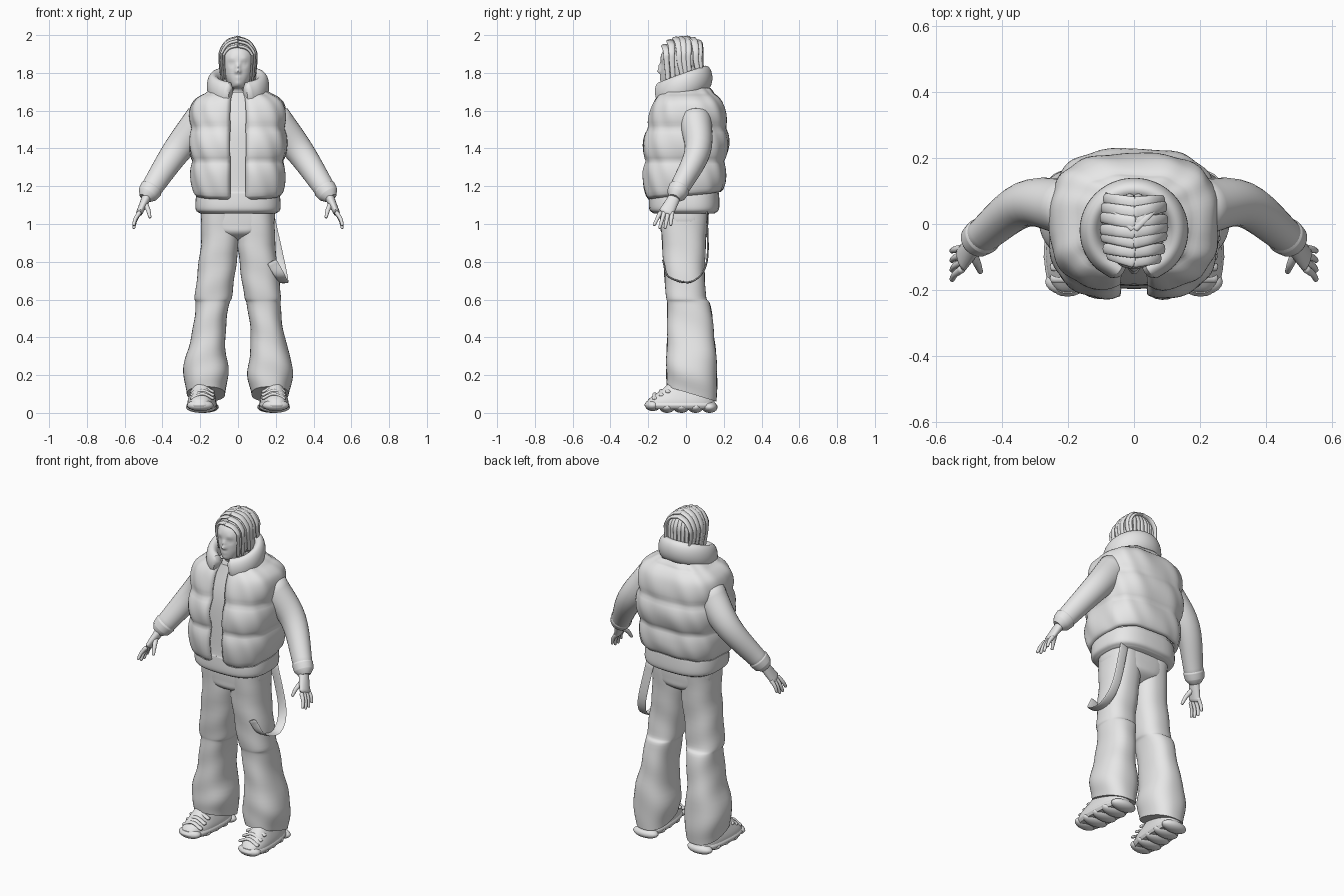
import bpy, bmesh, math, random
from mathutils import Vector

random.seed(4)
if "Cube" in bpy.data.objects:
    bpy.data.objects.remove(bpy.data.objects["Cube"], do_unlink=True)

colour = (0.8, 0.8, 0.8, 1)
grey = bpy.data.materials.new("plain light grey")
grey.use_nodes = True
grey.diffuse_color = colour
grey.node_tree.nodes["Principled BSDF"].inputs["Base Color"].default_value = colour

RIGHTWARD, BACKWARD, UPWARD = Vector((1, 0, 0)), Vector((0, 1, 0)), Vector((0, 0, 1))


def finish(name, bm):
    mesh = bpy.data.meshes.new(name)
    bm.to_mesh(mesh)
    bm.free()
    mesh.materials.append(grey)
    mesh.shade_smooth()
    mesh.set_sharp_from_angle(angle=math.radians(50))
    obj = bpy.data.objects.new(name, mesh)
    bpy.context.collection.objects.link(obj)
    return obj


def smooth_rows(rows, steps):
    """Catmull-Rom resampling of rows of any length."""
    rows = [Vector(row) for row in rows]
    padded = [rows[0] * 2 - rows[1]] + rows + [rows[-1] * 2 - rows[-2]]
    result = []
    for before, here, there, after in zip(padded, padded[1:], padded[2:], padded[3:]):
        for step in range(steps):
            t = step / steps
            leave, arrive = (there - before) / 2, (after - here) / 2
            blend = t * t * (3 - 2 * t)
            result.append(here.lerp(there, blend) + leave * t * (1 - t) ** 2 - arrive * t * t * (1 - t))
    return result + [rows[-1]]


def skin(name, rings, closed=True):
    """Bridge rings of points into one surface, capped when closed."""
    bm = bmesh.new()
    loops = [[bm.verts.new(point) for point in ring] for ring in rings]
    count = len(loops[0])
    for low, high in zip(loops, loops[1:]):
        for i in range(count if closed else count - 1):
            j = (i + 1) % count
            bm.faces.new((low[i], low[j], high[j], high[i]))
    if closed:
        bm.faces.new(loops[0])
        bm.faces.new(loops[-1])
        bmesh.ops.recalc_face_normals(bm, faces=bm.faces)
    return finish(name, bm)


def stack(name, rows, shape=None, power=2.6, count=40, gap=0, steps=6):
    """Stack rounded-box outlines; rows are height, half width, front, back."""
    rings = []
    for z, width, front, back in smooth_rows(rows, steps):
        ring = []
        for i in range(count):
            share = i / (count - 1) if gap else i / count
            angle = gap - math.pi / 2 + (math.tau - 2 * gap) * share
            x, y = (math.copysign(abs(v) ** (2 / power), v) for v in (math.cos(angle), math.sin(angle)))
            point = Vector((x * width, (front + back + y * (back - front)) / 2, z))
            ring.append(shape(point, angle) if shape else point)
        rings.append(ring)
    return skin(name, rings, closed=not gap)


def sweep(name, path, up, start, end=None, side=1, count=16):
    """Sweep a tapering ellipse along a path; sizes are (thickness, width along up)."""
    points = [Vector((p.x * side, p.y, p.z)) for p in smooth_rows(path, 6)]
    start, end = Vector(start), Vector(end or start)
    last = len(points) - 1
    rings = []
    for i, point in enumerate(points):
        along = (points[min(i + 1, last)] - points[max(i - 1, 0)]).normalized()
        across = along.cross(up).normalized()
        upright = across.cross(along)
        thick, wide = start.lerp(end, i / last)
        turns = [math.tau * k / count for k in range(count)]
        offsets = [across * thick * math.cos(t) + upright * wide * math.sin(t) for t in turns]
        ring = [point + offset for offset in offsets]
        # A smaller ring beyond each end rounds it off
        cap = along * thick * (-0.5 if i == 0 else 0.5)
        small = [point + cap + offset * 0.6 for offset in offsets]
        rings += [small, ring] if i == 0 else [ring, small] if i == last else [ring]
    return skin(name, rings)


def blob(name, centre, size):
    bm = bmesh.new()
    bmesh.ops.create_uvsphere(bm, u_segments=20, v_segments=12, radius=1)
    bmesh.ops.scale(bm, vec=size, verts=bm.verts)
    bmesh.ops.translate(bm, vec=centre, verts=bm.verts)
    return finish(name, bm)


def clamp(value):
    return max(0, min(1, value))


# Head: features are (x, height, radius, push) applied to the front
nose, nostril, bridge = (0, 1.81, .013, .018), (.01, 1.805, .008, .007), (0, 1.835, .012, .012)
socket, eye, brow = (.033, 1.85, .016, -.009), (.034, 1.85, .008, .005), (.035, 1.872, .016, .004)
lips, mouth, chin = (0, 1.775, .015, .007), (0, 1.773, .004, -.002), (0, 1.745, .016, .006)


def sculpt_face(point, angle):
    push = 0
    if math.sin(angle) < 0:
        for x, z, radius, depth in (nose, nostril, bridge, socket, eye, brow, lips, mouth, chin):
            distance = math.hypot(abs(point.x) - x, point.z - z)
            push += depth * math.exp(-(distance / radius) ** 2)
    return point - BACKWARD * push


stack("head", [(1.65, .06, -.08, .05), (1.71, .055, -.09, .05), (1.735, .05, -.125, .05),
               (1.8, .08, -.133, .08), (1.9, .086, -.13, .08), (1.97, .04, -.07, .04)],
      sculpt_face, power=2.1, count=88, steps=10)

# Hair: a cap, locks parted over each side, and locks down the back
hair_centre = Vector((0, -.012, 1.88))
blob("hair_cap", hair_centre, (.098, .1, .108))
bends = [math.radians(angle) for angle in (0, 35, 70, 100)]
for side in (1, -1):
    for i in range(7):
        y = -.112 + i * .029
        dome = math.sqrt(1 - ((y - hair_centre.y) / .125) ** 2)
        reach, rise = .045 + .053 * dome, .11 * dome + random.uniform(-.006, 0)
        sway = .015 + random.uniform(-.008, .008)
        arc = [(reach * math.sin(t), y + sway * math.sin(t), hair_centre.z + rise * math.cos(t)) for t in bends]
        tail = (reach * .88, y + sway * 2, 1.76 + random.uniform(-.015, .015))
        sweep("hair_side_lock", arc + [tail], BACKWARD, (.009, .021), (.006, .012), side)
    for i in range(4):
        spread = .15 + i * .24
        arc = [Vector((.09 * spread * math.sin(t), .1 * math.sin(t) * (1 - spread * spread / 3), .107 * math.cos(t)))
               for t in bends]
        tail = arc[-1] - UPWARD * .08
        sweep("hair_back_lock", [hair_centre + p for p in arc + [tail]], RIGHTWARD, (.008, .015), (.006, .01), side)

# Sweater body
stack("sweater", [(1.055, .2, -.17, .15), (1.08, .225, -.195, .175), (1.16, .22, -.195, .175),
                  (1.2, .2, -.19, .17), (1.5, .2, -.18, .17), (1.7, .09, -.13, .08)], power=2.8)


# Quilted vest, open down the front
def quilt(point, angle):
    rows = abs(math.sin(math.pi * (point.z - 1.15) / .18))
    puff = .022 * (math.sqrt(rows) - .8)
    wrinkle = .003 * math.sin(angle * 11 + point.z * 23)
    from_edge = math.pi - abs(angle - math.pi / 2)
    rolled_edge = .025 * math.exp(-(from_edge / .12) ** 2)
    lift = .02 * math.sin(angle) * clamp((1.25 - point.z) * 10)
    outward = RIGHTWARD * math.cos(angle) + BACKWARD * math.sin(angle)
    return point + outward * (puff + wrinkle - rolled_edge) + UPWARD * lift


vest = stack("vest", [(1.15, .24, -.22, .2), (1.3, .25, -.23, .21), (1.45, .255, -.225, .225),
                      (1.6, .25, -.19, .205), (1.67, .22, -.165, .18), (1.72, .13, -.13, .13)],
             quilt, power=2.9, count=90, gap=.075, steps=9)
padding = vest.modifiers.new("padding", 'SOLIDIFY')
padding.thickness = .03
padding.offset = -1

# Raised collar wrapping the neck, highest behind
turns = [math.radians(angle) for angle in range(24, 340, 24)]
sweep("vest_collar", [(.13 * math.sin(t), -.02 - .125 * math.cos(t), 1.728 - .045 * math.cos(t)) for t in turns],
      UPWARD, (.035, .065), count=24)

for side in (1, -1):
    # Sleeve and cuff
    shoulder, elbow, wrist = Vector((.19, .05, 1.55)), Vector((.33, .06, 1.38)), Vector((.47, -.045, 1.17))
    sweep("sleeve", [shoulder, elbow, wrist], BACKWARD, (.095, .088), (.055, .05), side, 28)
    sweep("cuff", [elbow.lerp(wrist, t) for t in (.92, 1, 1.06)], BACKWARD, (.061, .057), (.055, .052), side, 28)

    # Hand with four fingers and a thumb
    knuckles = Vector((.522, -.105, 1.06))
    sweep("palm", [wrist, wrist.lerp(knuckles, .5), knuckles], BACKWARD, (.028, .03), (.017, .04), side)
    for i in range(4):
        spread = i - 1.5
        base = knuckles + BACKWARD * spread * .021
        tip = base + Vector((.03, spread * .008 - .02, -.083 + .008 * spread * spread))
        bend = base.lerp(tip, .5) + RIGHTWARD * .006
        sweep("finger", [base, bend, tip], BACKWARD, (.012, .012), (.008, .008), side)
    thumb_base = wrist.lerp(knuckles, .5)
    sweep("thumb", [thumb_base, thumb_base + Vector((-.02, -.045, -.04)), thumb_base + Vector((-.03, -.07, -.08))],
          BACKWARD, (.016, .016), (.008, .008), side)

    # Wide trouser leg, leaning outward, with a hem that dips at the heel
    def drape(point, angle):
        centre = .17 - .075 * clamp((point.z - .3) / .6)
        fold = .002 * math.sin(point.z * 35 + angle * 2 + side)
        dip = (point.y - .03) * .3 * clamp((.3 - point.z) / .2)
        return Vector(((point.x + centre + fold * math.cos(angle)) * side,
                       point.y + fold * math.sin(angle), point.z - dip))

    stack("trouser_leg", [(1.1, .1, -.14, .12), (.8, .1, -.12, .1), (.62, .098, -.105, .105), (.57, .088, -.1, .13),
                          (.4, .09, -.1, .15), (.22, .12, -.105, .165), (.1, .1, -.1, .16)], drape, power=2.4)

    # Chunky trainer: upper, sole, lugs and straps, with the toe turned out
    def foot_centre(y):
        return .186 + (.05 - y) * .06

    def turn_out(point, angle):
        return Vector(((point.x + foot_centre(point.y)) * side, point.y, point.z))

    stack("shoe_upper", [(.03, .075, -.21, .15), (.07, .073, -.2, .15), (.13, .055, -.12, .14), (.18, .04, -.07, .13)],
          turn_out)
    stack("shoe_sole", [(.02, .07, -.2, .15), (.04, .08, -.22, .16), (.06, .07, -.21, .15)], turn_out)
    for i in range(5):
        y = -.175 + i * .075
        toe = i == 0
        blob("sole_lug", (foot_centre(y) * side, y, .03 + .01 * toe), (.08 - .01 * toe, .042, .03))
    for i in range(3):
        middle = Vector((foot_centre(0), i * .035 - .165, i * .018 + .1))
        ends = [middle + RIGHTWARD * reach - UPWARD * .025 for reach in (-.06, .06)]
        sweep("shoe_strap", [ends[0], middle, ends[1]], BACKWARD, (.008, .013), None, side)

# Trouser seat
stack("trouser_seat", [(1.1, .195, -.14, .122), (1, .19, -.136, .118), (.95, .13, -.126, .108), (.91, .04, -.06, .05)],
      power=2.8)

# Loose strap looping at the left hip
sweep("hip_strap", [(.16, .11, 1.07), (.22, .11, .8), (.24, .03, .695), (.225, -.09, .72), (.18, -.12, .8)],
      RIGHTWARD, (.005, .027))
